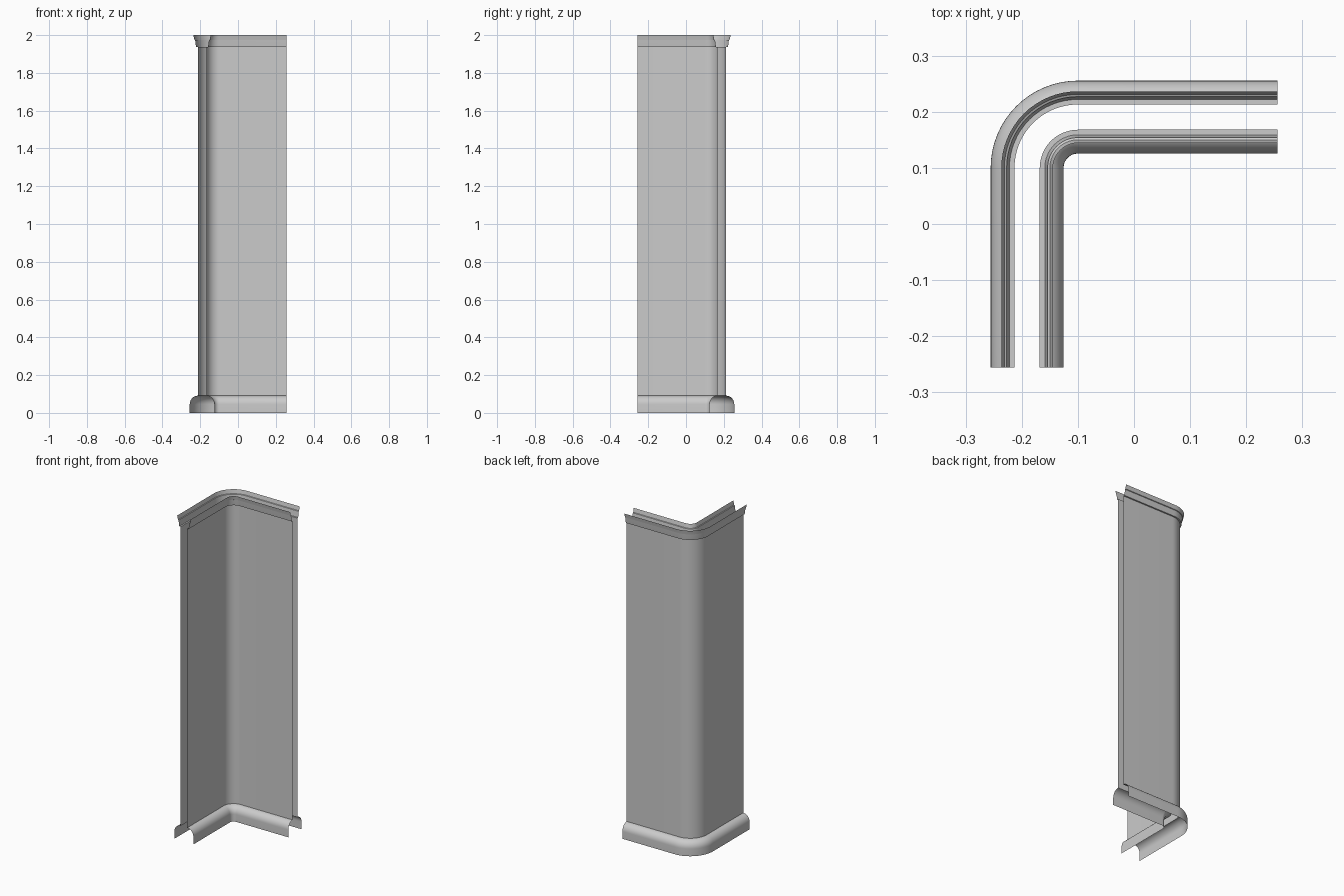
import bpy, bmesh, math

if "Cube" in bpy.data.objects:
    bpy.data.objects.remove(bpy.data.objects["Cube"])

E = 0.2555            # open ends of the two arms
C = 0.1               # corner arc centre at (-C, C)
MID = 0.0905          # radius of the wall centre line at the corner
HALF = 0.0225         # half wall thickness
SEG = 16


def path(r):
    """L-shaped plan line with a rounded corner of radius r."""
    pts = [(-C - r, -E)]
    for i in range(SEG + 1):
        a = math.pi - i * math.pi / 2 / SEG
        pts.append((-C + r * math.cos(a), C + r * math.sin(a)))
    pts.append((E, C + r))
    return pts


def sweep(name, profile, side):
    """Sweep an (offset from wall face, z) profile; side +1 outer, -1 inner."""
    bm = bmesh.new()
    rows = [[bm.verts.new((x, y, z)) for x, y in path(MID + side * (HALF + o))]
            for o, z in profile]
    for lo, hi in zip(rows, rows[1:]):
        for i in range(len(lo) - 1):
            q = [lo[i], lo[i + 1], hi[i + 1], hi[i]]
            bm.faces.new(q[::-1] if side > 0 else q)
    me = bpy.data.meshes.new(name)
    bm.to_mesh(me)
    bm.free()
    ob = bpy.data.objects.new(name, me)
    bpy.context.collection.objects.link(ob)
    bpy.ops.object.select_all(action='DESELECT')
    ob.select_set(True)
    bpy.context.view_layer.objects.active = ob
    bpy.ops.object.shade_smooth_by_angle(angle=math.radians(30))


# Rounded skirting, plain wall and stepped, flaring crown
R, TOP = 0.0425, 0.091
skirting = [(R, 0)] + [(R * math.cos(a), TOP - 0.046 + 0.046 * math.sin(a))
                       for a in (i * math.pi / 20 for i in range(11))]
wall = [(0, TOP), (0, 1.937)]
crown = [(0, 1.937), (0.009, 1.937), (0.011, 1.95), (0.014, 1.973),
         (0.018, 1.975), (0.020, 1.985), (0.0235, 2.0)]

for label, side in (("outer", 1), ("inner", -1)):
    sweep(label + "_skirting", skirting, side)
    sweep(label + "_wall", wall, side)
    sweep(label + "_crown", crown, side)
